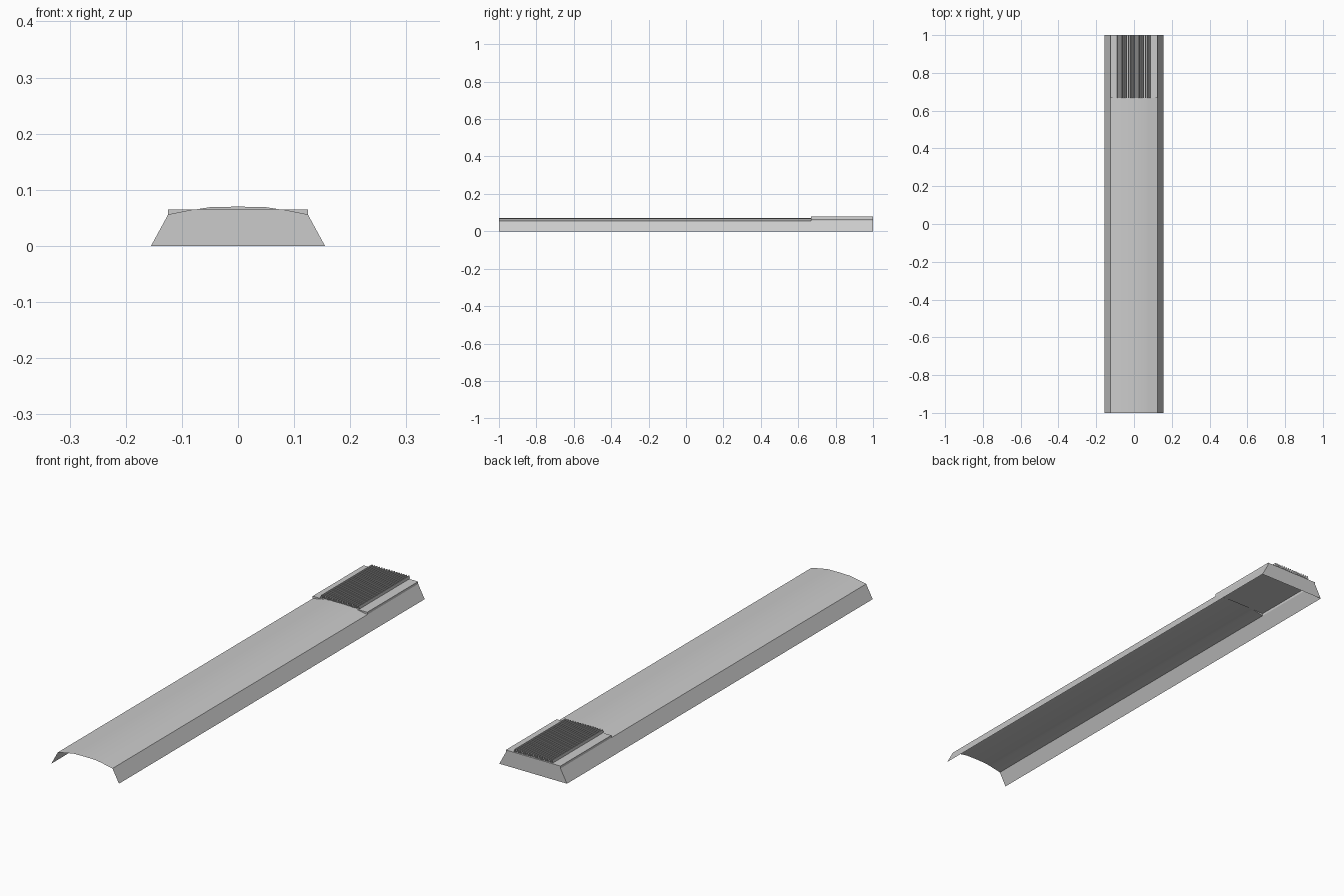
import bpy

if "Cube" in bpy.data.objects:
    bpy.data.objects.remove(bpy.data.objects["Cube"])


def mesh_object(name, verts, faces, smooth=False):
    mesh = bpy.data.meshes.new(name)
    mesh.from_pydata(verts, [], faces)
    obj = bpy.data.objects.new(name, mesh)
    bpy.context.collection.objects.link(obj)
    if smooth:
        bpy.ops.object.select_all(action='DESELECT')
        obj.select_set(True)
        bpy.context.view_layer.objects.active = obj
        bpy.ops.object.shade_smooth_by_angle()
    return obj


def strip(name, a, b, smooth=False):
    """Quads joining two point rows of equal length."""
    n = len(a)
    return mesh_object(name, a + b,
                       [(i, i + 1, n + i + 1, n + i) for i in range(n - 1)], smooth)


FRONT, STEP, BACK = -1.0, 0.667, 1.0
DECK = 0.065

# Arched roof sheet, open at the front
half = [(0.125, 0.055), (0.075, 0.065), (0.05, 0.069)]
arch = [(-x, z) for x, z in half] + [(0, 0.07)] + half[::-1]
strip("arched_roof", [(x, FRONT, z) for x, z in arch],
      [(x, STEP, z) for x, z in arch], True)

# Riser where the arch meets the flat deck
strip("deck_riser", [(x, STEP, z) for x, z in arch],
      [(x, STEP, DECK) for x, z in arch])

# Sloping side walls
for side, s in (("left", -1), ("right", 1)):
    strip(side + "_wall",
          [(s * 0.155, FRONT, 0), (s * 0.125, FRONT, 0.055)],
          [(s * 0.155, BACK, 0), (s * 0.125, BACK, 0.055)])

# Closed back end
mesh_object("end_wall", [(-0.155, BACK, 0), (0.155, BACK, 0),
                         (0.125, BACK, 0.055), (-0.125, BACK, 0.055)], [(3, 2, 1, 0)])

# Flat deck with short upright edges
deck = [(-0.125, 0.055), (-0.125, DECK), (0.125, DECK), (0.125, 0.055)]
strip("grille_deck", [(x, STEP, z) for x, z in deck], [(x, BACK, z) for x, z in deck])
mesh_object("deck_back_edge", [(x, BACK, z) for x, z in deck], [(0, 1, 2, 3)])

# Corrugated grille: thin open-ended sheet of lengthwise ribs
RIBS = 16
pitch = 0.18 / RIBS
wave = []
for i in range(RIBS):
    x = -0.09 + i * pitch
    wave += [(x + f * pitch, z) for f, z in
             ((0.1, 0.067), (0.25, 0.079), (0.6, 0.079), (0.75, 0.067))]
strip("ribbed_grille", [(x, STEP, z) for x, z in wave], [(x, BACK, z) for x, z in wave])
